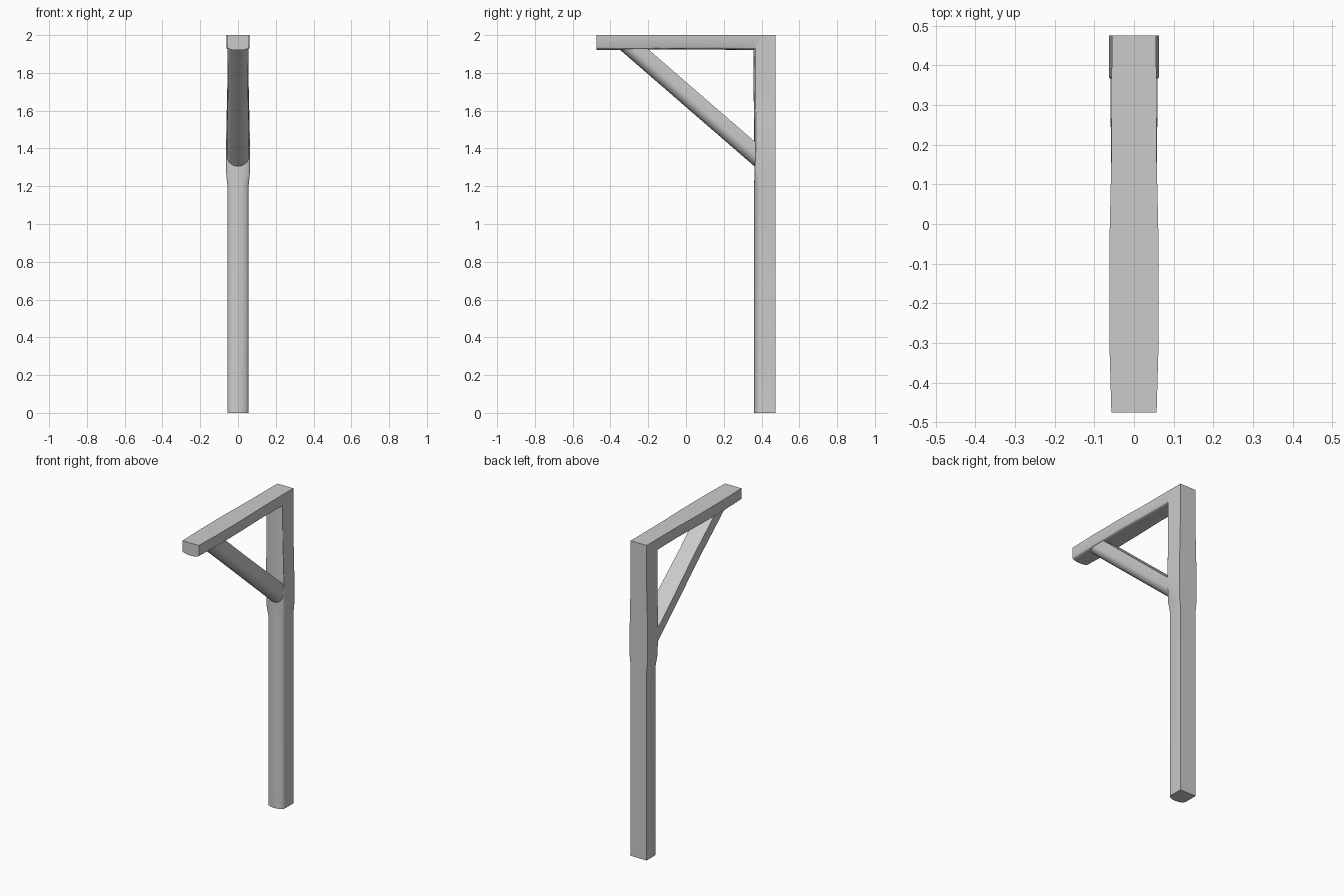
import bpy, bmesh, math
from mathutils import Vector

cube = bpy.data.objects.get("Cube")
if cube:
    bpy.data.objects.remove(cube)

grey = bpy.data.materials.new("plain_grey")
grey.use_nodes = True
colour = (0.6, 0.6, 0.6, 1)
grey.diffuse_color = colour
grey.node_tree.nodes["Principled BSDF"].inputs["Base Color"].default_value = colour


def section(half, thick, depth, steps=14):
    """Flat back, straight sides, elliptically rounded front."""
    pts = [(half, 0)]
    for i in range(steps + 1):
        a = math.pi * i / steps
        pts.append((half * math.cos(a), thick - depth + depth * math.sin(a)))
    return pts + [(-half, 0)]


def timber(name, origin, facing, along, stations):
    """Loft stations of (distance, half width, thickness, rounding, end slant)."""
    origin, facing, along = Vector(origin), Vector(facing), Vector(along)
    bm = bmesh.new()
    rings = []
    for s, half, thick, depth, slant in stations:
        rings.append([bm.verts.new(origin + Vector((x, 0, 0)) + facing * d
                                   + along * (s + slant * d))
                      for x, d in section(half, thick, depth)])
    for a, b in zip(rings, rings[1:]):
        for i in range(len(a)):
            j = (i + 1) % len(a)
            bm.faces.new((a[i], a[j], b[j], b[i]))
    bm.faces.new(rings[0])
    bm.faces.new(rings[-1])
    bmesh.ops.recalc_face_normals(bm, faces=bm.faces)
    mesh = bpy.data.meshes.new(name)
    bm.to_mesh(mesh)
    bm.free()
    mesh.materials.append(grey)
    ob = bpy.data.objects.new(name, mesh)
    bpy.context.collection.objects.link(ob)
    bpy.ops.object.select_all(action='DESELECT')
    ob.select_set(True)
    bpy.context.view_layer.objects.active = ob
    bpy.ops.object.shade_smooth_by_angle(angle=math.radians(32))


# Upright post, rounded below and squarer where the brace meets it
timber("post", (0, 0.475, 0), (0, -1, 0), (0, 0, 1), [
    (0, 0.056, 0.115, 0.03, 0),
    (1.2, 0.056, 0.115, 0.03, 0),
    (1.27, 0.063, 0.112, 0.012, 0),
    (1.45, 0.063, 0.115, 0.01, 0),
    (1.55, 0.061, 0.115, 0.01, 0),
    (1.7, 0.057, 0.117, 0.01, 0),
    (2.0, 0.056, 0.118, 0.01, 0)])

# Horizontal arm, slightly swollen along its middle
timber("arm", (0, 0, 2), (0, 0, -1), (0, 1, 0), [
    (-0.475, 0.057, 0.08, 0.015, 0),
    (-0.3, 0.062, 0.078, 0.01, 0),
    (-0.05, 0.062, 0.076, 0.01, 0),
    (0.17, 0.057, 0.077, 0.012, 0),
    (0.41, 0.056, 0.08, 0.012, 0)])

# Diagonal brace with mitred ends buried in the arm and post
timber("brace", (0, -0.2, 1.925), (0, -0.655, -0.756), (0, 0.756, -0.655), [
    (-0.038, 0.056, 0.1, 0.045, -1.154),
    (0.25, 0.053, 0.1, 0.05, 0),
    (0.55, 0.058, 0.1, 0.05, 0),
    (0.78, 0.06, 0.1, 0.05, 0.866)])
